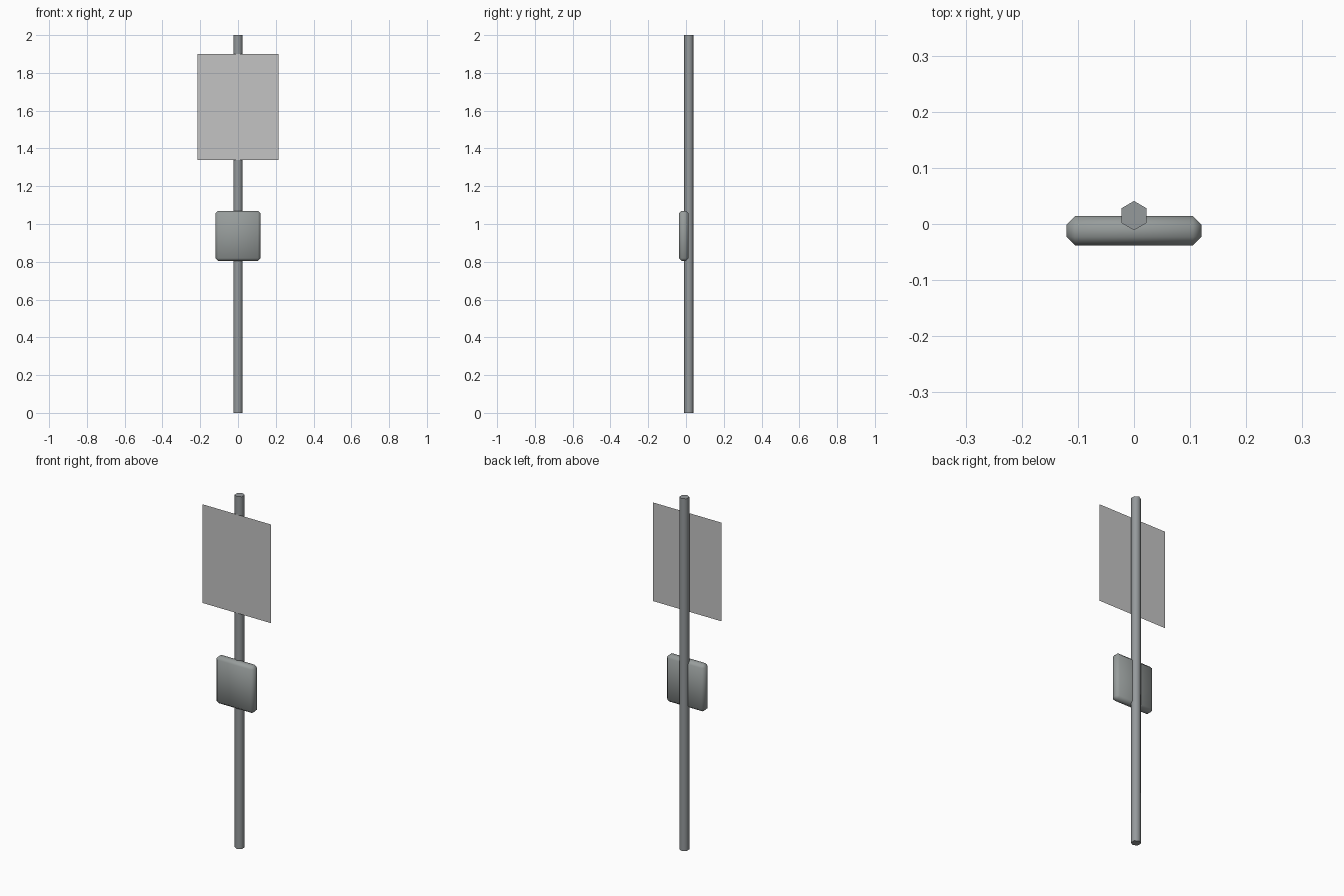
import bpy, bmesh, math
from mathutils import Matrix, Vector

cube = bpy.data.objects.get("Cube")
if cube:
    bpy.data.objects.remove(cube, do_unlink=True)


def make_material(name, rgb):
    mat = bpy.data.materials.new(name)
    mat.use_nodes = True
    mat.diffuse_color = (*rgb, 1)
    mat.node_tree.nodes["Principled BSDF"].inputs["Base Color"].default_value = (*rgb, 1)
    return mat


def make_object(name, bm, mat, smooth_angle=None):
    bmesh.ops.recalc_face_normals(bm, faces=bm.faces)
    mesh = bpy.data.meshes.new(name)
    bm.to_mesh(mesh)
    bm.free()
    mesh.materials.append(mat)
    obj = bpy.data.objects.new(name, mesh)
    bpy.context.collection.objects.link(obj)
    if smooth_angle:
        bpy.ops.object.select_all(action="DESELECT")
        obj.select_set(True)
        bpy.context.view_layer.objects.active = obj
        bpy.ops.object.shade_smooth_by_angle(angle=math.radians(smooth_angle))
    return obj


steel = make_material("steel grey", (0.30, 0.32, 0.33))
casing = make_material("casing grey", (0.31, 0.335, 0.33))
panel = make_material("panel light grey", (0.55, 0.55, 0.55))

# Hexagonal pole, one corner pointing to the back
bm = bmesh.new()
ring = [bm.verts.new((0.026 * math.sin(i * math.pi / 3),
                      0.015 + 0.026 * math.cos(i * math.pi / 3), 0)) for i in range(6)]
base = bm.faces.new(ring)
top = bmesh.ops.extrude_face_region(bm, geom=[base], use_keep_orig=True)
bmesh.ops.translate(bm, vec=(0, 0, 2),
                    verts=[v for v in top["geom"] if isinstance(v, bmesh.types.BMVert)])
make_object("pole", bm, steel, 65)

# Control box with chamfered edges
bm = bmesh.new()
bmesh.ops.create_cube(bm, size=1, matrix=Matrix.Translation((0, -0.012, 0.937))
                      @ Matrix.Diagonal((0.24, 0.052, 0.266, 1)))
bmesh.ops.bevel(bm, geom=bm.edges[:], offset=0.015, segments=1, affect="EDGES")
make_object("control_box", bm, casing, 65)

# Flat sign panel just in front of the pole
bm = bmesh.new()
bmesh.ops.create_grid(bm, x_segments=1, y_segments=1, size=0.5,
                      matrix=Matrix.Translation((0, -0.013, 1.62))
                      @ Matrix.Rotation(math.pi / 2, 4, "X")
                      @ Matrix.Diagonal((0.43, 0.56, 1, 1)))
sign = make_object("sign_panel", bm, panel)
if sign.data.polygons[0].normal.y > 0:
    sign.data.flip_normals()
